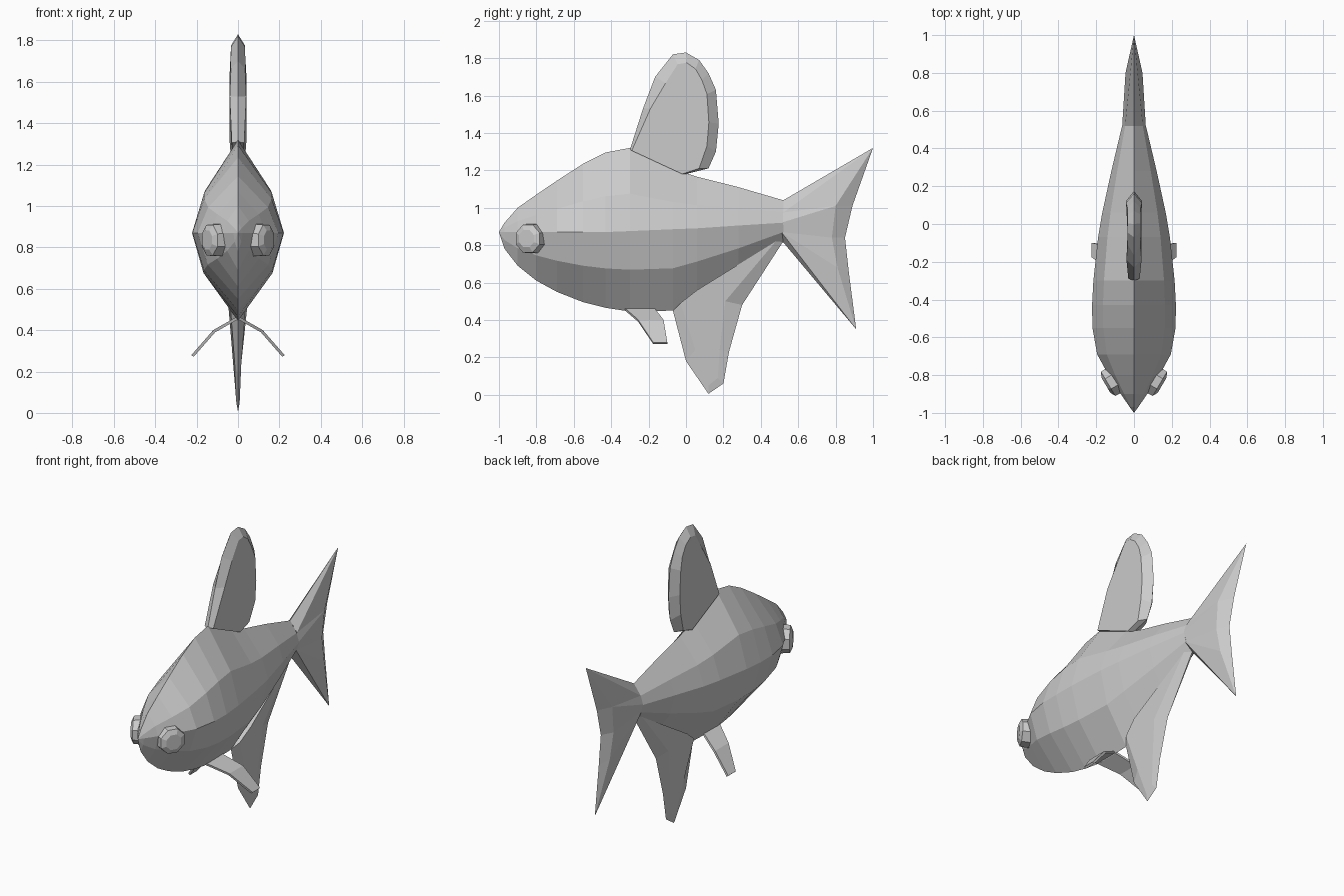
import bpy, bmesh, math
from mathutils import Vector

cube = bpy.data.objects.get("Cube")
if cube:
    bpy.data.objects.remove(cube, do_unlink=True)

grey = bpy.data.materials.new("plain grey")
grey.use_nodes = True
COLOUR = (0.6, 0.6, 0.6, 1)
grey.diffuse_color = COLOUR
grey.node_tree.nodes["Principled BSDF"].inputs["Base Color"].default_value = COLOUR


def finish(bm, name):
    """Weld, orient and turn a bmesh into a flat shaded object."""
    bmesh.ops.remove_doubles(bm, verts=bm.verts, dist=0.0005)
    bmesh.ops.recalc_face_normals(bm, faces=bm.faces)
    mesh = bpy.data.meshes.new(name)
    bm.to_mesh(mesh)
    bm.free()
    mesh.materials.append(grey)
    obj = bpy.data.objects.new(name, mesh)
    bpy.context.collection.objects.link(obj)
    return obj


def both_sides(bm):
    """Copy the +x half across to -x."""
    copy = bmesh.ops.duplicate(bm, geom=bm.verts[:] + bm.edges[:] + bm.faces[:])
    for v in copy["geom"]:
        if isinstance(v, bmesh.types.BMVert):
            v.co.x = -v.co.x


def fin(name, outline, inner, root=0):
    """Lens-shaped fin: sharp (y, z) outline, inner (y, z, half thickness) ring."""
    bm = bmesh.new()
    edge = [bm.verts.new((0, y, z)) for y, z in outline]
    ring = [bm.verts.new((t, y, z)) for y, z, t in inner]
    n = len(edge)
    for i in range(n):
        j = (i + 1) % n
        bm.faces.new((edge[i], edge[j], ring[j], ring[i]))
    bm.faces.new(ring)
    both_sides(bm)
    return finish(bm, name)


# Body: diamond-like sections (y, top, widest height, bottom, half width)
sections = [
    (-0.97, .92, .87, .78, .022), (-0.9, 1.0, .87, .69, .07),
    (-0.8, 1.07, .87, .61, .135), (-0.69, 1.145, .87, .55, .195),
    (-0.55, 1.235, .87, .495, .22), (-0.43, 1.295, .87, .465, .222),
    (-0.3, 1.32, .875, .445, .215), (-0.07, 1.21, .885, .45, .19),
    (0.06, 1.165, .89, .52, .168), (0.28, 1.11, .905, .65, .12),
    (0.52, 1.04, .92, .815, .063)]
bm = bmesh.new()
rings = []
for y, top, mid, low, w in sections:
    half = [(0, top), (.74 * w, mid + .45 * (top - mid)), (w, mid),
            (.75 * w, mid - .48 * (mid - low)), (0, low)]
    pts = half + [(-x, z) for x, z in half[3:0:-1]]
    rings.append([bm.verts.new((x, y, z)) for x, z in pts])
nose = bm.verts.new((0, -1, .87))
for i in range(8):
    j = (i + 1) % 8
    bm.faces.new((nose, rings[0][i], rings[0][j]))
    for a, b in zip(rings, rings[1:]):
        bm.faces.new((a[i], b[i], b[j], a[j]))
bm.faces.new(rings[-1])
finish(bm, "body")

# Tail: forked wedge continuing the body down to a sharp trailing edge
P = {"a": (0, .52, 1.04), "b": (0, 1, 1.32), "c": (0, .89, 1.01), "d": (0, .85, .84),
     "e": (0, .87, .66), "f": (0, .91, .35), "g": (0, .52, .815),
     "u": (.047, .52, .975), "p": (.063, .51, .92), "q": (.047, .51, .87),
     "r": (.045, .80, 1.01), "s": (.04, .78, .84), "t": (.035, .81, .68)}
bm = bmesh.new()
v = {k: bm.verts.new(co) for k, co in P.items()}
for loop in ("aub", "urb", "upr", "pqsr", "qts", "qft", "qgf", "rsdc", "rcb", "sted", "tfe"):
    bm.faces.new([v[k] for k in loop])
both_sides(bm)
finish(bm, "tail_fin")

# Tall rounded fin on the back
outline = [(-.3, 1.31), (-.23, 1.53), (-.165, 1.70), (-.07, 1.82), (0, 1.83), (.07, 1.79),
           (.12, 1.72), (.16, 1.63), (.175, 1.45), (.16, 1.30), (.12, 1.21), (0, 1.18)]
inner = []
for i, (y, z) in enumerate(outline):
    y2, z2 = .01 + (y - .01) * .68, 1.49 + (z - 1.49) * .84
    inner.append((y2, z2, .042 if z < 1.7 else .034))
inner[0], inner[1] = (-.29, 1.305, .03), (-.19, 1.53, .04)
inner[-2:] = [(.07, 1.21, .03), (-.02, 1.18, .03)]
fin("dorsal_fin", outline, inner)

# Pointed fin under the rear of the body, thick at its root
fin("anal_fin",
    [(-.07, .45), (0, .18), (.12, .005), (.2, .06), (.23, .23), (.3, .48), (.52, .82), (.06, .56)],
    [(-.03, .49, .035), (.05, .24, .016), (.12, .05, .008), (.17, .09, .008), (.18, .24, .013),
     (.21, .50, .025), (.48, .82, .03), (.06, .56, .05)])

# Pair of thin curved belly fins
for side, label in ((1, "left"), (-1, "right")):
    bm = bmesh.new()
    rows = []
    for x, z, front, back in ((0, .46, -.33, -.17), (.115, .395, -.255, -.12), (.22, .275, -.175, -.1)):
        rows.append([bm.verts.new((side * x, y, z)) for y in (front, back)])
    for a, b in zip(rows, rows[1:]):
        bm.faces.new((a[0], a[1], b[1], b[0]))
    obj = finish(bm, label + "_pelvic_fin")
    mod = obj.modifiers.new("thickness", "SOLIDIFY")
    mod.thickness = .014
    mod.offset = 0

# Eyes: shallow faceted domes set into the head
for side, label in ((1, "left"), (-1, "right")):
    out = Vector((side * .85, -.5, 0)).normalized()
    along = Vector((side * .5, .85, 0)).normalized()
    centre = Vector((side * .118, -.835, .835))
    bm = bmesh.new()
    loops = []
    for depth, radius in ((-.04, .085), (.022, .08), (.036, .05)):
        loops.append([bm.verts.new(centre + out * depth + along * radius * math.cos(a)
                                   + Vector((0, 0, radius * math.sin(a))))
                      for a in (math.tau * (k + .5) / 8 for k in range(8))])
    for a, b in zip(loops, loops[1:]):
        for i in range(8):
            j = (i + 1) % 8
            bm.faces.new((a[i], a[j], b[j], b[i]))
    bm.faces.new(loops[0])
    bm.faces.new(loops[-1])
    finish(bm, label + "_eye")
